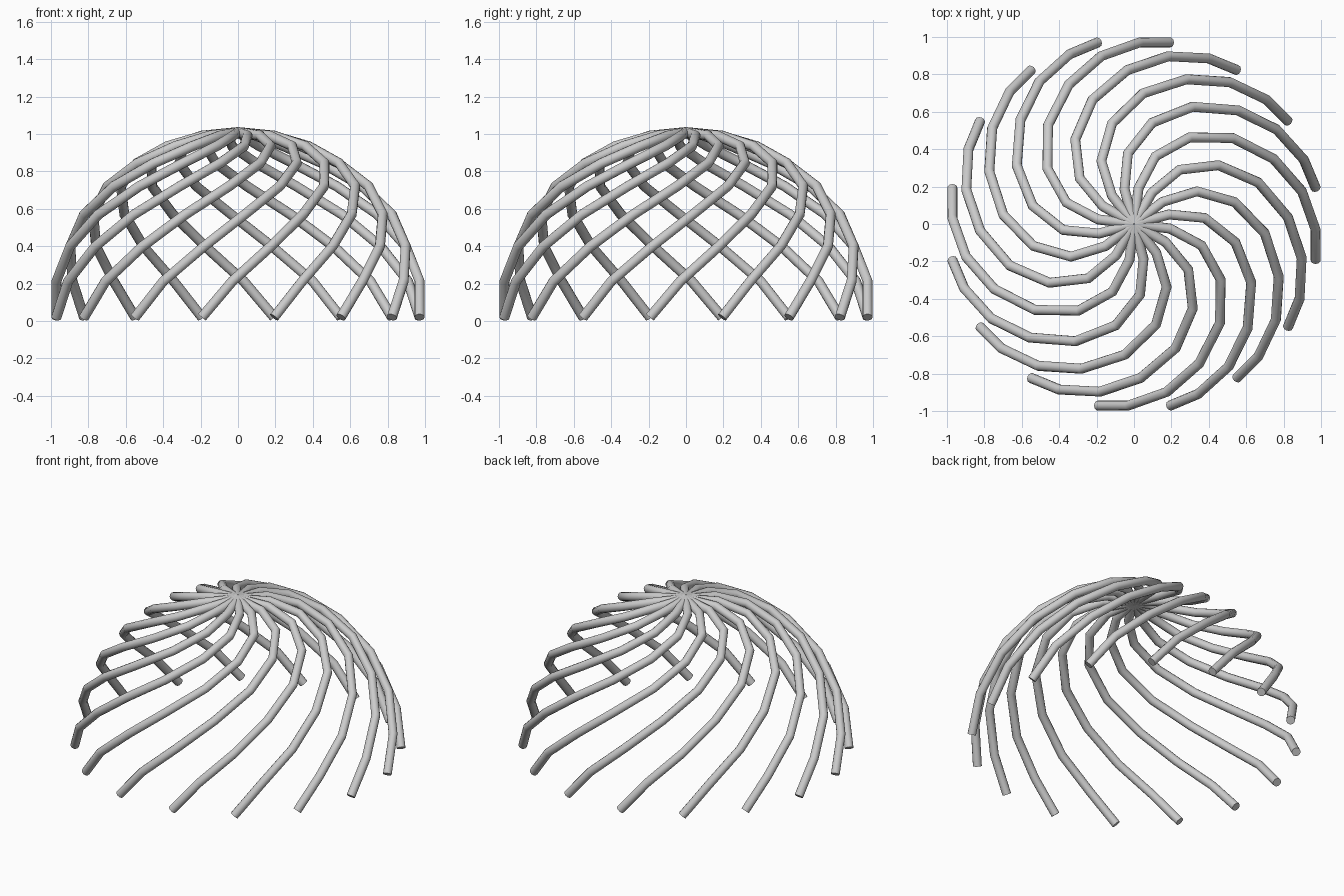
import bpy
import math

cube = bpy.data.objects.get("Cube")
if cube:
    bpy.data.objects.remove(cube)

RIBS = 16
RADIUS = 0.99        # dome radius along the rib centre line
TUBE = 0.027
BASE_Z = 0.02
TWIST = [0, 9.5, 22.3, 36.3, 52.3, 68.6, 83.7, 94, 100]  # degrees from foot to crown

grey = bpy.data.materials.new("light_grey")
grey.use_nodes = True
colour = (0.6, 0.6, 0.6, 1)
grey.diffuse_color = colour
grey.node_tree.nodes["Principled BSDF"].inputs["Base Color"].default_value = colour


def rib_path(foot_angle):
    """Spiral from the foot of the dome up to its crown."""
    last = len(TWIST) - 1
    for i, turn in enumerate(TWIST):
        lat = math.pi / 2 * i / last
        a = foot_angle + math.radians(turn)
        r = RADIUS * math.cos(lat)
        yield (r * math.cos(a), r * math.sin(a), BASE_Z + RADIUS * math.sin(lat))


def make_rib(index):
    """One round tube swept along the spiral."""
    curve = bpy.data.curves.new(f"spiral_rib_{index + 1}", "CURVE")
    curve.dimensions = "3D"
    curve.bevel_depth = TUBE
    curve.bevel_resolution = 4
    curve.use_fill_caps = True
    points = list(rib_path(2 * math.pi * (index + 0.5) / RIBS))
    spline = curve.splines.new("POLY")
    spline.points.add(len(points) - 1)
    for p, co in zip(spline.points, points):
        p.co = (*co, 1)
    rib = bpy.data.objects.new(curve.name, curve)
    bpy.context.collection.objects.link(rib)
    curve.materials.append(grey)
    return rib


ribs = [make_rib(i) for i in range(RIBS)]

# Turn the swept curves into meshes with smooth sides and crisp ends
bpy.ops.object.select_all(action="DESELECT")
for rib in ribs:
    rib.select_set(True)
bpy.context.view_layer.objects.active = ribs[0]
bpy.ops.object.convert(target="MESH")
bpy.ops.object.shade_smooth_by_angle(angle=math.radians(35))
